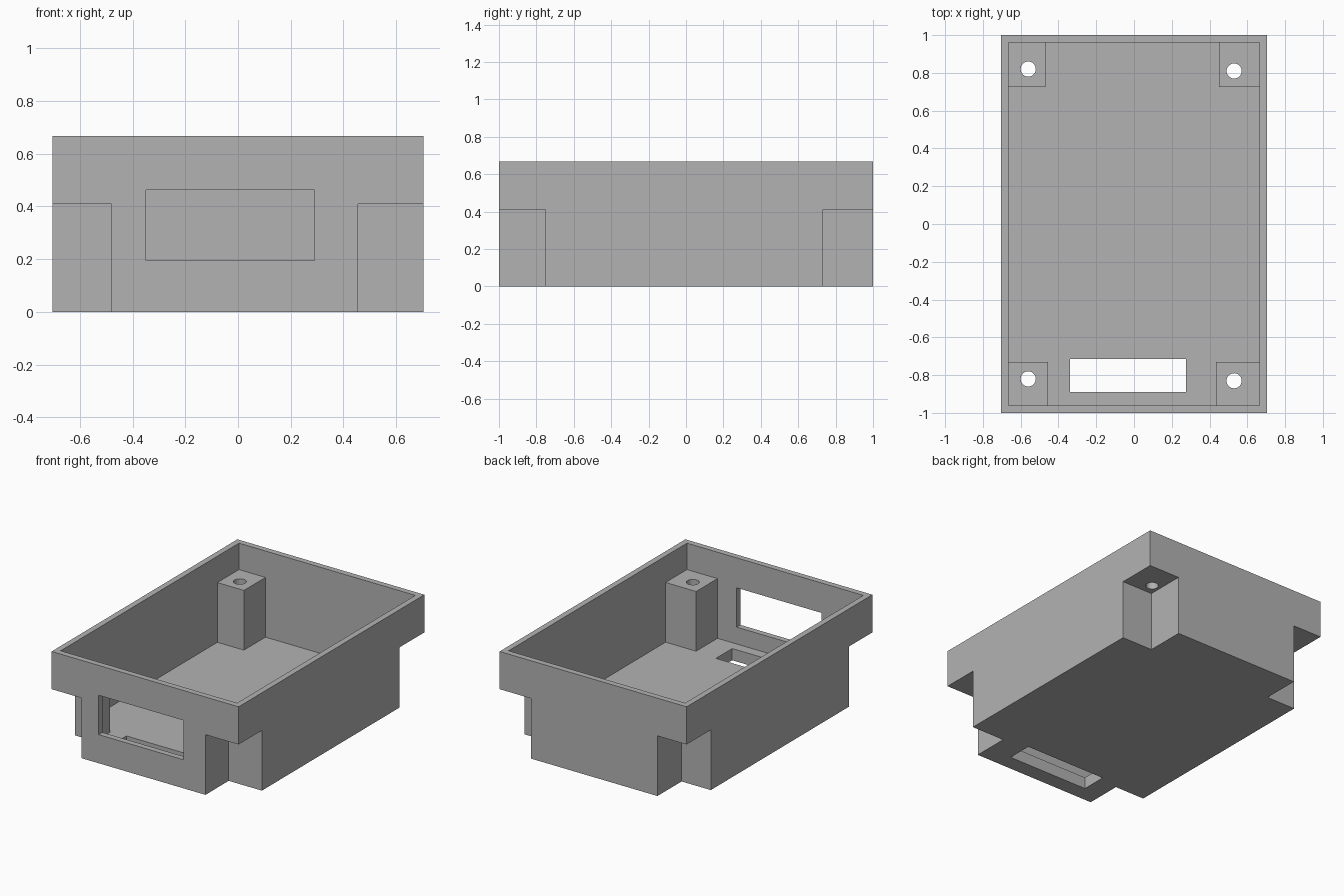
import bpy
from mathutils import Vector

if "Cube" in bpy.data.objects:
    bpy.data.objects.remove(bpy.data.objects["Cube"], do_unlink=True)

HALF_X, HALF_Y, HEIGHT = 0.705, 1.0, 0.667
WALL, FLOOR = 0.04, 0.08
NOTCH_TOP, POST_TOP = 0.41, 0.487
OVER = 0.1  # overshoot so cutters pass cleanly through surfaces

grey = bpy.data.materials.new("plain_grey")
grey.use_nodes = True
grey.diffuse_color = (0.45, 0.45, 0.45, 1)
grey.node_tree.nodes["Principled BSDF"].inputs["Base Color"].default_value = (0.45, 0.45, 0.45, 1)


def box(name, a, b):
    """Box between two opposite corners, given in any order."""
    a, b = Vector(a), Vector(b)
    bpy.ops.mesh.primitive_cube_add(size=1, location=(a + b) / 2)
    obj = bpy.context.object
    obj.name = name
    obj.scale = [abs(v) for v in b - a]
    bpy.ops.object.transform_apply(location=False, rotation=False, scale=True)
    obj.data.materials.append(grey)
    return obj


def combine(target, tool, operation="DIFFERENCE"):
    """Apply a boolean, then discard the tool object."""
    mod = target.modifiers.new("cut", "BOOLEAN")
    mod.operation, mod.solver, mod.object = operation, "EXACT", tool
    bpy.context.view_layer.update()
    bpy.ops.object.select_all(action="DESELECT")
    bpy.context.view_layer.objects.active = target
    target.select_set(True)
    bpy.ops.object.modifier_apply(modifier=mod.name)
    bpy.data.objects.remove(tool, do_unlink=True)


# Open tray with thin walls
tray = box("enclosure_tray", (-HALF_X, -HALF_Y, 0), (HALF_X, HALF_Y, HEIGHT))
combine(tray, box("cavity", (WALL - HALF_X, WALL - HALF_Y, FLOOR),
                  (HALF_X - WALL, HALF_Y - WALL, HEIGHT + OVER)))

# Corners: side signs, inner post corner, notch corner, screw hole centre
corners = [
    (-1, -1, (-0.455, -0.73), (-0.48, -0.75), (-0.56, -0.82)),
    (1, -1, (0.435, -0.73), (0.455, -0.75), (0.53, -0.83)),
    (-1, 1, (-0.465, 0.728), (-0.485, 0.74), (-0.56, 0.82)),
    (1, 1, (0.45, 0.725), (0.47, 0.732), (0.53, 0.81)),
]

# Hollow corner posts, open to the outside below the ceiling
for sx, sy, post, notch, hole in corners:
    inset = WALL / 2
    combine(tray, box("corner_post", (*post, FLOOR / 2),
                      (sx * (HALF_X - inset), sy * (HALF_Y - inset), POST_TOP)), "UNION")
    combine(tray, box("corner_notch", (*notch, -OVER),
                      (sx * (HALF_X + OVER), sy * (HALF_Y + OVER), NOTCH_TOP)))
    bpy.ops.mesh.primitive_cylinder_add(vertices=32, radius=0.04, depth=0.3,
                                        location=(*hole, POST_TOP - 0.04))
    combine(tray, bpy.context.object)

# Front window and floor slot
combine(tray, box("front_window", (-0.35, -HALF_Y - OVER, 0.195), (0.29, -0.9, 0.463)))
combine(tray, box("floor_slot", (-0.34, -0.89, -OVER), (0.275, -0.715, FLOOR + 0.05)))

# One material, crisp flat faces
tray.data.materials.clear()
tray.data.materials.append(grey)
for face in tray.data.polygons:
    face.material_index = 0
    face.use_smooth = False
